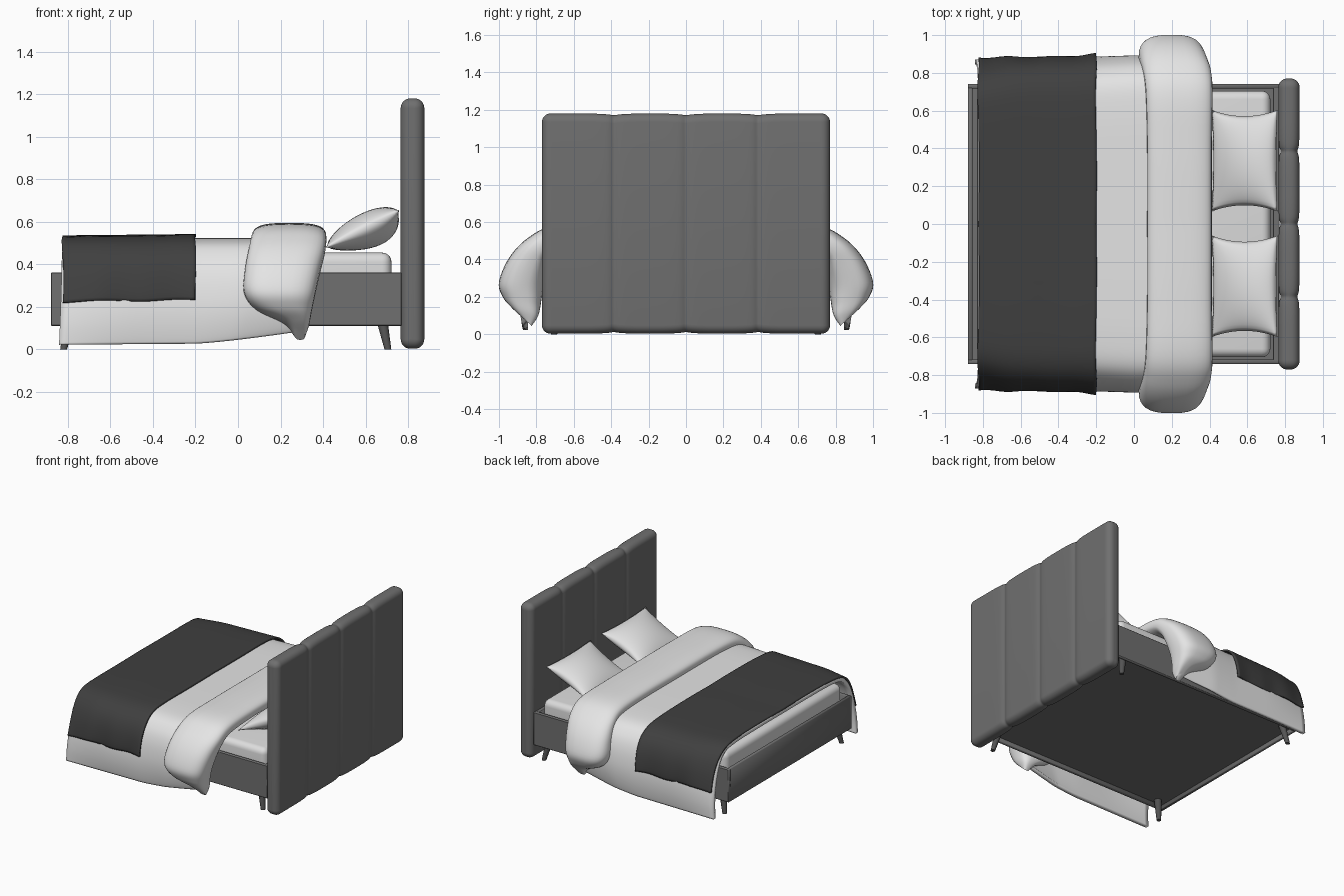
import bpy, bmesh, math
from mathutils import Vector, Matrix

if "Cube" in bpy.data.objects:
    bpy.data.objects.remove(bpy.data.objects["Cube"])

def mat(name, v):
    m = bpy.data.materials.new(name)
    m.diffuse_color = (v, v, v, 1)
    m.use_nodes = True
    m.node_tree.nodes["Principled BSDF"].inputs["Base Color"].default_value = m.diffuse_color
    return m

GREY = mat("grey upholstery", 0.16)
DARK = mat("charcoal throw", 0.05)
LEG = mat("dark leg", 0.09)
LINEN = mat("white linen", 0.78)
MATT = mat("mattress white", 0.72)

def finish(name, bm, m, angle=45):
    bmesh.ops.recalc_face_normals(bm, faces=bm.faces[:])
    me = bpy.data.meshes.new(name)
    bm.to_mesh(me)
    bm.free()
    me.materials.append(m)
    ob = bpy.data.objects.new(name, me)
    bpy.context.collection.objects.link(ob)
    bpy.ops.object.select_all(action='DESELECT')
    ob.select_set(True)
    bpy.context.view_layer.objects.active = ob
    bpy.ops.object.shade_smooth_by_angle(angle=math.radians(angle))
    return ob

def add_box(bm, lo, hi, bevel=0.0, seg=1):
    b = bmesh.new()
    bmesh.ops.create_cube(b, size=1)
    for v in b.verts:
        v.co = Vector([(l + h) / 2 + c * (h - l) for l, h, c in zip(lo, hi, v.co)])
    if bevel:
        bmesh.ops.bevel(b, geom=b.edges[:], offset=bevel, segments=seg, profile=0.5, affect='EDGES')
    me = bpy.data.meshes.new("tmp")
    b.to_mesh(me)
    b.free()
    bm.from_mesh(me)
    bpy.data.meshes.remove(me)

def curve(pts, n):
    """Catmull-Rom through tuples of any length"""
    out = []
    for i in range(len(pts) - 1):
        p = [Vector(pts[min(max(i + k, 0), len(pts) - 1)]) for k in (-1, 0, 1, 2)]
        for s in range(n):
            t = s / n
            out.append(0.5 * (2 * p[1] + (p[2] - p[0]) * t
                              + (2 * p[0] - 5 * p[1] + 4 * p[2] - p[3]) * t * t
                              + (3 * p[1] - p[0] - 3 * p[2] + p[3]) * t ** 3))
    return out + [Vector(pts[-1])]

def skin(bm, rings):
    """close a tube of vertex rings with end caps"""
    vs = [[bm.verts.new(p) for p in r] for r in rings]
    n = len(vs[0])
    for a, b in zip(vs, vs[1:]):
        for k in range(n):
            bm.faces.new((a[k], a[(k + 1) % n], b[(k + 1) % n], b[k]))
    bm.faces.new(vs[0])
    bm.faces.new(vs[-1])

# headboard: one padded slab with three shallow stitched seams
rings = []
R, W, SEAM = 0.045, 0.77, 0.385
ys = [-W + R * (1 - math.cos(k * math.pi / 14)) for k in range(8)]
ys += [-W + R + (W - R) * k / 116 for k in range(1, 117)]
ys += [-y for y in reversed(ys[:-1])]
for y in ys:
    e = max(0, abs(y) - (W - R))
    inset = R - math.sqrt(max(0, R * R - e * e))
    d = min(abs(y - s * SEAM) for s in (-1, 0, 1))
    dx = inset + 0.011 / (1 + (d / 0.02) ** 2)
    dz = inset + 0.003 / (1 + (d / 0.02) ** 2) + 0.006 * max(0, 1 - d / 0.15) ** 2
    r = max(0.001, R - inset)
    ring = []
    for cx, cz, a0 in ((1, 1, 0), (-1, 1, 90), (-1, -1, 180), (1, -1, 270)):
        for k in range(7):
            a = math.radians(a0 + 15 * k)
            ring.append((0.8205 + cx * (0.0555 - dx - r) + r * math.cos(a), y,
                         0.5915 + cz * (0.5885 - dz - r) + r * math.sin(a)))
    rings.append(ring)
bm = bmesh.new()
skin(bm, rings)
finish("headboard", bm, GREY)

# bed frame: four rails and a recessed base panel
bm = bmesh.new()
for s in (-1, 1):
    a, b = sorted((s * 0.742, s * 0.717))
    add_box(bm, (-0.88, a, 0.11), (0.77, b, 0.362), 0.004)
add_box(bm, (-0.88, -0.735, 0.11), (-0.855, 0.735, 0.362), 0.004)
add_box(bm, (0.735, -0.735, 0.11), (0.77, 0.735, 0.36), 0.004)
add_box(bm, (-0.87, -0.73, 0.14), (0.76, 0.73, 0.17))
finish("bed_frame", bm, GREY)

# splayed tapered legs
for nx, x0, x1 in (("head", 0.675, 0.705), ("foot", -0.79, -0.82)):
    for ny, s in (("front", -1), ("back", 1)):
        bm = bmesh.new()
        bmesh.ops.create_cone(bm, cap_ends=True, segments=20, radius1=0.016, radius2=0.027,
                              depth=0.145, matrix=Matrix.Translation((0, 0, 0.0725)))
        for v in bm.verts:
            f = v.co.z / 0.145
            v.co.x += x1 + (x0 - x1) * f
            v.co.y += s * (0.705 - 0.025 * f)
        finish(f"{nx}_{ny}_leg", bm, LEG)

# mattress
bm = bmesh.new()
add_box(bm, (-0.83, -0.705, 0.16), (0.722, 0.705, 0.455), 0.045, 5)
finish("mattress", bm, MATT)

def drape(name, half, foot, head, warp, thick, m):
    """cloth sheet hung across the bed, mirrored over y"""
    h = curve(half, 6)
    n = len(h) - 1
    bm = bmesh.new()
    N = 36
    grid = []
    for j in range(-n, n + 1):
        a, sg, p = abs(j) / n, (1 if j >= 0 else -1), h[abs(j)]
        row = []
        for i in range(N + 1):
            x = foot(a) + (head(a) - foot(a)) * i / N
            dy, dz = warp(x, a)
            row.append(bm.verts.new((x, sg * (p[0] + dy), p[1] + dz)))
        grid.append(row)
    for j in range(len(grid) - 1):
        for i in range(N):
            bm.faces.new((grid[j][i], grid[j][i + 1], grid[j + 1][i + 1], grid[j + 1][i]))
    ob = finish(name, bm, m)
    mid = ob.data.polygons[len(ob.data.polygons) // 2]
    # thickness grows inward whichever way the faces point
    mod = ob.modifiers.new("thickness", 'SOLIDIFY')
    mod.thickness = thick
    mod.offset = -1 if mid.normal.z > 0 else 1

def full(x):
    """cloth shoulders are fuller away from the foot end"""
    return 0.045 * math.sin(math.pi / 2 * min(1, max(0, (x + 0.85) / 0.4)))

# duvet
drape("duvet",
      [(0, .524), (.3, .524), (.55, .52), (.69, .5), (.765, .44), (.815, .35),
       (.85, .23), (.868, .12), (.872, .022)],
      lambda a: -0.822 - 0.02 * a ** 2,
      lambda a: 0.37 - 0.065 * a ** 3,
      lambda x, a: (full(x) * math.sin(math.pi * a)
                    + 0.015 * math.sin(math.pi * a) * max(0, min(1, (x + .2) / .25))
                    - 0.035 * a * max(0, x / 0.3),
                    a ** 4 * (0.055 * max(0, (x + 0.2) / 0.5) ** 1.3 + 0.008 * (x + 0.8))),
      0.028, LINEN)

# dark throw blanket across the foot
drape("throw_blanket",
      [(0, .539), (.3, .539), (.55, .536), (.69, .519), (.775, .462), (.838, .36), (.884, .228)],
      lambda a: -0.825 + 0.004 * math.sin(a * 9),
      lambda a: -0.2 + 0.003 * math.sin(a * 11),
      lambda x, a: (full(x) * math.sin(math.pi * a ** 1.7)
                    + a ** 3 * (0.005 * math.sin(x * 26) + 0.018 * max(0, (x + 0.4) / 0.2)),
                    0.004 * math.sin(x * 17) * a ** 2 + 0.01 * (x + 0.5)),
      0.014, DARK)

# folded-back duvet: puffy roll; inner y,z / outer y,z / x range
half = [(0, .48, 0, .594, .07, .412), (.4, .48, .4, .594, .07, .412),
        (.66, .46, .70, .582, .063, .416), (.735, .41, .845, .515, .05, .41),
        (.755, .33, .945, .41, .032, .388), (.765, .25, 1.0, .28, .028, .365),
        (.775, .17, .98, .20, .085, .348), (.79, .10, .93, .14, .215, .335),
        (.825, .045, .87, .085, .27, .315)]
rings = []
h = curve(half, 6)
for j in range(-len(h) + 1, len(h)):
    yi, zi, yo, zo, xl, xr = h[abs(j)]
    ring = []
    for k in range(32):
        c, s = math.cos(math.tau * k / 32), math.sin(math.tau * k / 32)
        cx = math.copysign(abs(c) ** 0.7, c)
        f = (1 + math.copysign(abs(s) ** 0.7, s)) / 2
        ring.append(((xl + xr) / 2 + (xr - xl) / 2 * cx,
                     (1 if j >= 0 else -1) * (yi + (yo - yi) * f), zi + (zo - zi) * f))
    rings.append(ring)
bm = bmesh.new()
skin(bm, rings)
finish("duvet_fold", bm, LINEN)

# pillows: pinched cushions leaning on the headboard
for name, yc in (("front_pillow", -0.33), ("back_pillow", 0.335)):
    bm = bmesh.new()
    for side in (-1, 1):
        ret = bmesh.ops.create_grid(bm, x_segments=28, y_segments=28, size=1)
        for w in ret["verts"]:
            u, v = w.co.x, w.co.y
            puff = max(0, (1 - u * u) * (1 - v * v)) ** 0.6
            thick = 0.066 * (1 + 0.1 * u) if side > 0 else -0.1 * (1 + 0.4 * u)
            w.co = (0.195 * u * (1 - 0.05 * (1 - v * v)),
                    0.268 * v * (1 - 0.12 * (1 - u * u)), thick * puff)
    bmesh.ops.remove_doubles(bm, verts=bm.verts[:], dist=0.0005)
    bm.transform(Matrix.Translation((0.585, yc, 0.567)) @ Matrix.Rotation(-math.radians(27), 4, 'Y'))
    finish(name, bm, LINEN, 180)
